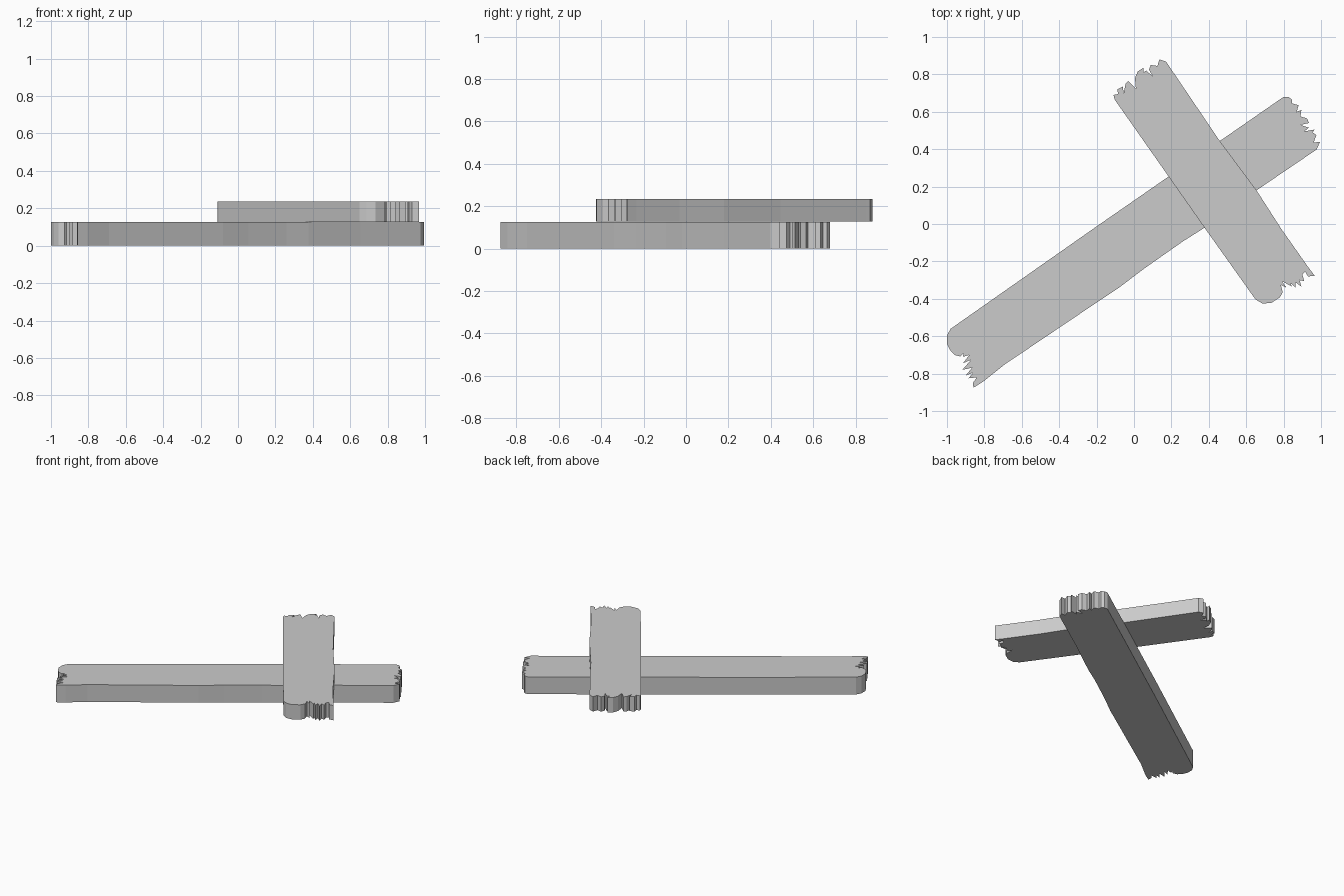
import bpy, bmesh

# Plank outlines seen from above, counter-clockwise, with splintered ends
lower_outline = [
    # rounded, splintered left end
    (-0.20, -0.013), (-0.98, -0.56), (-1.0, -0.595), (-1.0, -0.64), (-0.985, -0.672),
    (-0.96, -0.70), (-0.928, -0.708), (-0.91, -0.69), (-0.915, -0.71), (-0.88, -0.70),
    (-0.915, -0.745), (-0.87, -0.725), (-0.918, -0.78), (-0.865, -0.768),
    (-0.90, -0.81), (-0.86, -0.795), (-0.885, -0.825), (-0.84, -0.82),
    (-0.862, -0.85), (-0.858, -0.875),
    # slightly worn front edge
    (-0.805, -0.842), (-0.69, -0.75), (-0.185, -0.41), (-0.08, -0.34),
    (0.055, -0.238), (0.26, -0.094), (0.377, -0.02), (0.655, 0.18), (0.976, 0.398),
    # splintered right end
    (0.995, 0.44), (0.96, 0.435), (0.975, 0.475), (0.955, 0.49), (0.965, 0.505),
    (0.91, 0.495), (0.935, 0.515), (0.89, 0.53), (0.935, 0.54), (0.925, 0.565),
    (0.89, 0.575), (0.895, 0.61), (0.87, 0.60), (0.88, 0.635), (0.845, 0.645),
    (0.845, 0.665), (0.825, 0.68), (0.80, 0.68),
]
upper_outline = [
    # front edge and rounded corner
    (-0.104, 0.666), (0.185, 0.254), (0.377, -0.02), (0.65, -0.404), (0.687, -0.425),
    (0.735, -0.422), (0.78, -0.392), (0.795, -0.365),
    # splintered right end
    (0.785, -0.325), (0.815, -0.34), (0.79, -0.305), (0.845, -0.335), (0.835, -0.315),
    (0.865, -0.34), (0.862, -0.31), (0.895, -0.335), (0.885, -0.30), (0.91, -0.305),
    (0.90, -0.27), (0.915, -0.255), (0.93, -0.28), (0.967, -0.278),
    # back edge
    (0.933, -0.233), (0.79, -0.03), (0.655, 0.18), (0.457, 0.446), (0.185, 0.848),
    (0.172, 0.868), (0.136, 0.88),
    # splintered left end
    (0.125, 0.845), (0.09, 0.85), (0.08, 0.825), (0.10, 0.79), (0.065, 0.82),
    (0.05, 0.81), (0.05, 0.835), (0.02, 0.815), (0.005, 0.78), (0.01, 0.725),
    (-0.03, 0.765), (-0.045, 0.75), (-0.055, 0.70), (-0.06, 0.735), (-0.09, 0.72),
    (-0.085, 0.695), (-0.11, 0.69),
]


def plank(name, outline, z0, z1):
    bm = bmesh.new()
    base = bm.faces.new([bm.verts.new((x, y, z0)) for x, y in outline])
    ext = bmesh.ops.extrude_face_region(bm, geom=[base], use_keep_orig=True)
    top = [v for v in ext["geom"] if isinstance(v, bmesh.types.BMVert)]
    bmesh.ops.translate(bm, verts=top, vec=(0, 0, z1 - z0))
    bmesh.ops.recalc_face_normals(bm, faces=bm.faces[:])
    mesh = bpy.data.meshes.new(name)
    bm.to_mesh(mesh)
    bm.free()
    bpy.context.collection.objects.link(bpy.data.objects.new(name, mesh))


# Long plank on the ground, short plank lying across it
plank("lower_plank", lower_outline, 0.0, 0.126)
plank("upper_plank", upper_outline, 0.127, 0.235)
